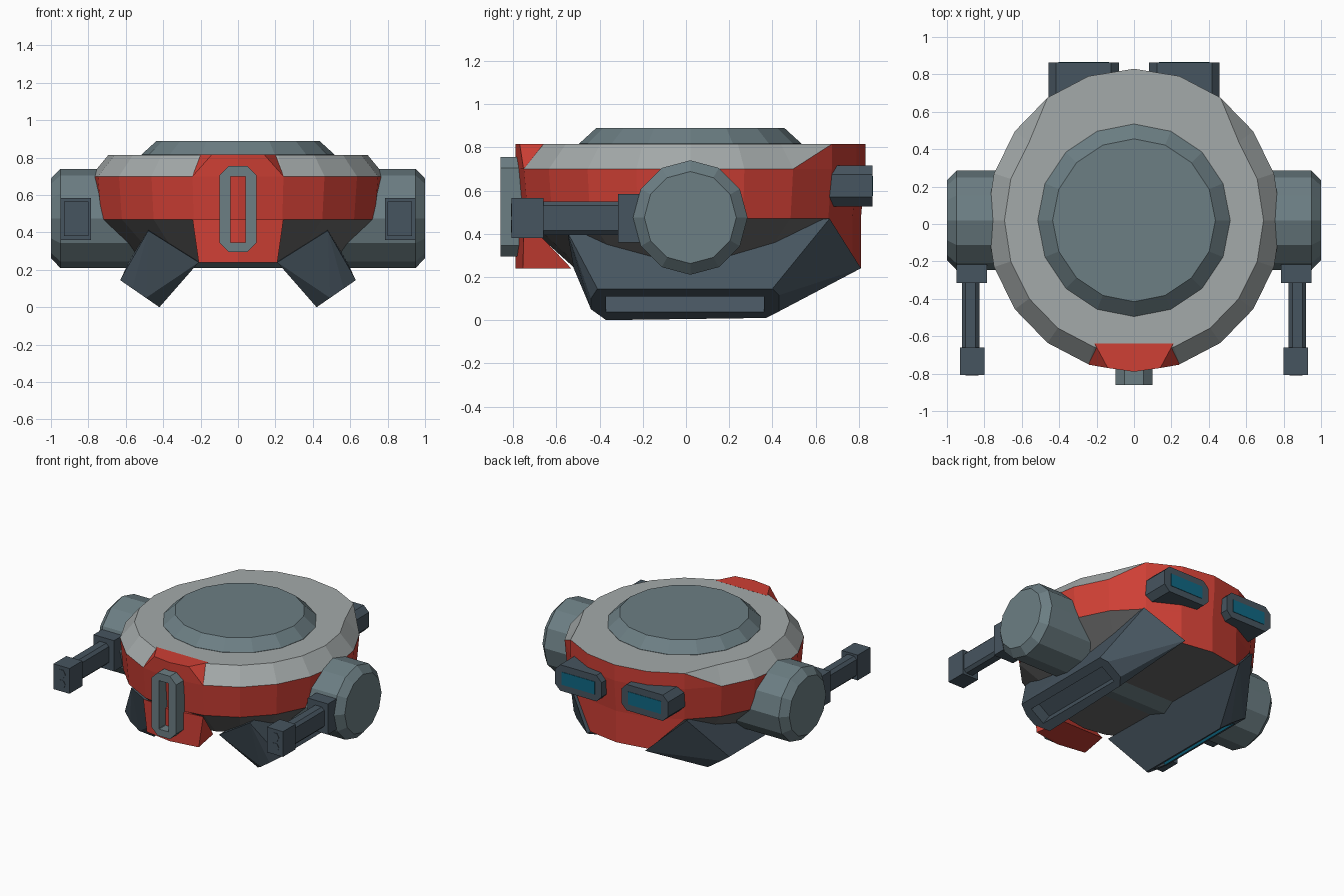
import bpy, bmesh, math
from mathutils import Vector

if "Cube" in bpy.data.objects:
    bpy.data.objects.remove(bpy.data.objects["Cube"])

def mat(name, c):
    m = bpy.data.materials.new(name)
    m.diffuse_color = (*c, 1)
    m.use_nodes = True
    m.node_tree.nodes["Principled BSDF"].inputs["Base Color"].default_value = m.diffuse_color
    return m

RED = mat("red paint", (0.62, 0.05, 0.035))
LIGHT = mat("light grey", (0.37, 0.40, 0.40))
STEEL = mat("steel blue grey", (0.15, 0.21, 0.23))
SLATE = mat("dark slate", (0.062, 0.09, 0.115))
UNDER = mat("underside grey", (0.14, 0.14, 0.14))
TEAL = mat("teal glow", (0.005, 0.14, 0.23))
CY = 0.02                                   # centre of the round parts in y

def finish(bm, name, mats):
    bmesh.ops.recalc_face_normals(bm, faces=bm.faces)
    me = bpy.data.meshes.new(name)
    bm.to_mesh(me)
    bm.free()
    for m in mats:
        me.materials.append(m)
    ob = bpy.data.objects.new(name, me)
    bpy.context.collection.objects.link(ob)
    return ob

def hull_of(name, pts, m, extra=()):
    bm = bmesh.new()
    vs = [bm.verts.new(p) for p in pts]
    bmesh.ops.convex_hull(bm, input=vs)
    bmesh.ops.delete(bm, geom=[v for v in bm.verts if not v.link_faces], context='VERTS')
    bmesh.ops.dissolve_limit(bm, angle_limit=0.03, verts=bm.verts, edges=bm.edges)
    return finish(bm, name, [m, *extra])

def octagon(x0, x1, z0, z1, c):
    return [(x0 + c, z0), (x1 - c, z0), (x1, z0 + c), (x1, z1 - c),
            (x1 - c, z1), (x0 + c, z1), (x0, z1 - c), (x0, z0 + c)]

def prism(name, prof, y0, y1, m):
    return hull_of(name, [(x, y, z) for x, z in prof for y in (y0, y1)], m)

def box(name, x0, x1, y0, y1, z0, z1, m):
    return prism(name, [(x0, z0), (x1, z0), (x1, z1), (x0, z1)], y0, y1, m)

def lathe(name, sections, n, axis, m):
    """Stack of n-sided rings: sections are (position along axis, radius)."""
    pts = []
    bm = bmesh.new()
    rings = []
    for p, r in sections:
        ring = []
        for i in range(n):
            a = 2 * math.pi * i / n
            u, w = r * math.sin(a), r * math.cos(a)
            ring.append(bm.verts.new((p, CY + u, 0.475 + w) if axis == 'X' else (u, CY + w, p)))
        rings.append(ring)
    for a, b in zip(rings, rings[1:]):
        for i in range(n):
            bm.faces.new((a[i], a[(i + 1) % n], b[(i + 1) % n], b[i]))
    bm.faces.new(rings[0])
    bm.faces.new(rings[-1])
    return finish(bm, name, [m])

# Hull: 20-sided disc, chamfers run out to the full radius at the back
def body():
    n = 20
    bm = bmesh.new()

    def ring(z, inner, outer, full):
        out = []
        for i in range(n):
            a, f = 2 * math.pi * i / n, outer if i in full else inner
            out.append(bm.verts.new((0.787 * f * math.sin(a), CY - 0.81 * f * math.cos(a), z)))
        return out
    top_full, low_full = range(8, 13), range(9, 12)
    top = ring(0.815, 0.88, 1, top_full)
    up = ring(0.70, 1, 1, ())
    low = ring(0.47, 0.975, 0.975, ())
    bot = ring(0.24, 0.66, 0.975, low_full)

    def face(vs, k):
        bm.faces.new(vs).material_index = k

    def chamfer(edge, base, full, k):
        for i in range(n):
            j = (i + 1) % n
            a, b = i in full, j in full
            if a == b:
                face((base[i], base[j], edge[j], edge[i]), 0 if a else k)
            else:
                p, q = (i, j) if a else (j, i)      # p sits at full radius
                face((base[p], base[q], edge[p]), 0)
                face((base[q], edge[q], edge[p]), k)
    chamfer(top, up, top_full, 1)
    chamfer(bot, low, low_full, 2)
    for i in range(n):
        j = (i + 1) % n
        face((up[i], up[j], low[j], low[i]), 0)
    face(top, 1)
    face(bot, 2)
    return finish(bm, "hull", [RED, LIGHT, UNDER])

body()

# Red front panel, above and below the band
S = (-1, 1)
hull_of("front_panel_upper", [(0, -0.79, 0.816), (0, -0.79, 0.70)] +
        [(s * x, y, z) for s in S for x, y, z in
         ((0.21, -0.64, 0.816), (0.14, -0.77, 0.816), (0.243, -0.752, 0.70))], RED)
hull_of("front_panel_lower", [(0, -0.79, 0.47), (0, -0.79, 0.24)] +
        [(s * x, y, z) for s in S for x, y, z in
         ((0.243, -0.75, 0.47), (0.21, -0.755, 0.238), (0.17, -0.53, 0.238))], RED)

# Top hatch and the cross drum forming both side pods
lathe("top_hatch", [(0.80, 0.515), (0.817, 0.515), (0.89, 0.435)], 16, 'Z', STEEL)
lathe("side_drum", [(-1, 0.213), (-0.95, 0.265), (0.95, 0.265), (1, 0.213)], 12, 'X', STEEL)

# Front bracket: long octagonal loop
bm = bmesh.new()
outer, inner = octagon(-0.1, 0.1, 0.295, 0.755, 0.05), octagon(-0.04, 0.04, 0.345, 0.70, 0.003)
loops = [[bm.verts.new((x, y, z)) for x, z in prof]
         for prof, y in ((outer, -0.76), (outer, -0.86), (inner, -0.86), (inner, -0.76))]
for k in range(4):
    a, b = loops[k], loops[(k + 1) % 4]
    for i in range(8):
        bm.faces.new((a[i], a[(i + 1) % 8], b[(i + 1) % 8], b[i]))
finish(bm, "front_bracket", [STEEL])

for s, side in ((-1, "left"), (1, "right")):
    def span(a, b):
        return (s * a, s * b) if s > 0 else (s * b, s * a)

    # Gun: base block, chamfered barrel, muzzle with two ports
    box(side + "_gun_base", *span(0.785, 0.95), -0.315, -0.19, 0.36, 0.585, SLATE)
    prism(side + "_gun_barrel", octagon(*span(0.827, 0.92), 0.395, 0.55, 0.02), -0.67, -0.30, SLATE)
    box(side + "_gun_muzzle", *span(0.80, 0.93), -0.808, -0.66, 0.38, 0.565, SLATE)
    for z in (0.435, 0.51):
        prism(side + "_gun_port", [(s * 0.866 + 0.034 * math.cos(math.pi * k / 3),
                                    z + 0.034 * math.sin(math.pi * k / 3)) for k in range(6)],
              -0.811, -0.80, SLATE)

    # Rear lamp: octagonal housing with glowing plate
    prism(side + "_rear_lamp", octagon(*span(0.08, 0.458), 0.527, 0.717, 0.042), 0.64, 0.863, SLATE)
    box(side + "_rear_lamp_glow", *span(0.135, 0.403), 0.86, 0.866, 0.575, 0.668, TEAL)

    # Skid: wedge pod hanging under the hull
    rim = [(-0.41, 0.145), (0.40, 0.145), (0.43, 0.115), (0.43, 0.04),
           (0.37, 0.01), (-0.37, 0.0), (-0.44, 0.05), (-0.44, 0.10)]
    pts = [(s * (0.42 + 1.45 * z), y, z) for y, z in rim]
    pts += [(s * x, y, z) for x, y, z in ((0.48, -0.55, 0.41), (0.47, 0.665, 0.47),
                                          (0.21, -0.52, 0.24), (0.235, 0.81, 0.24))]
    skid = hull_of(side + "_skid", pts, SLATE, [TEAL])

    # Long slot cut into the skid's outer lower face
    along, out = Vector((s * 0.823, 0, 0.568)), Vector((s * 0.568, 0, -0.823))
    lo, hi = [Vector((s * (0.42 + 1.45 * z), 0, z)) for z in (0.038, 0.11)]
    cut = hull_of(side + "_slot_cutter",
                  [p + out * d + Vector((0, y, 0)) for p in (lo, hi) for d in (-0.09, 0.05)
                   for y in (-0.37, 0.36)], SLATE, [TEAL])
    for f in cut.data.polygons:
        f.material_index = 1 if f.normal.dot(along) > 0.9 else 0
    cut.hide_render = True
    cut.hide_set(True)
    mod = skid.modifiers.new("slot", 'BOOLEAN')
    mod.operation, mod.solver, mod.object = 'DIFFERENCE', 'EXACT', cut
